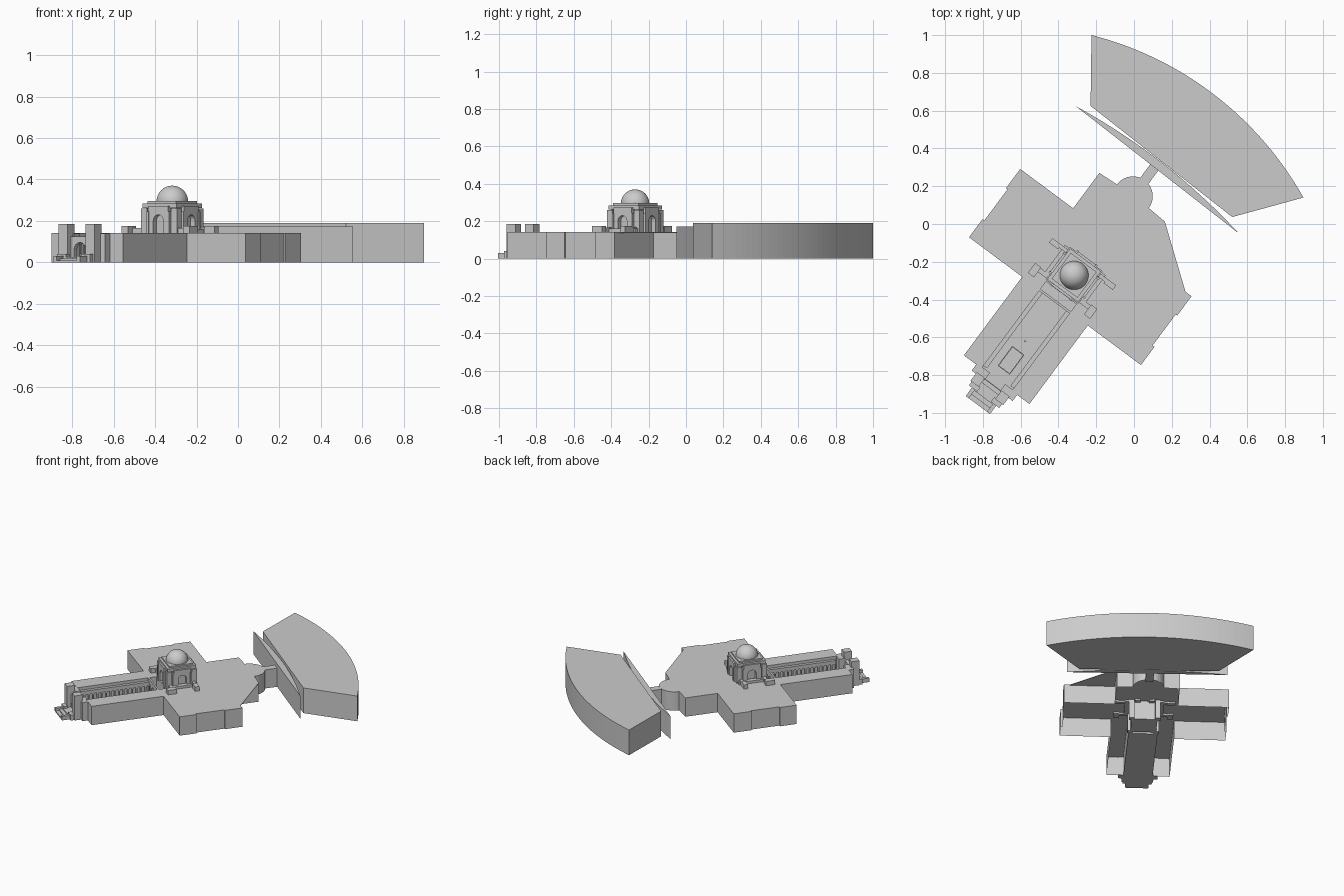
import bpy, bmesh, math
from mathutils import Matrix, Vector

if "Cube" in bpy.data.objects:
    bpy.data.objects.remove(bpy.data.objects["Cube"])

# Local frame: origin under the dome, +y along the nave towards the apse, +x to the right wing
SITE = Matrix.Translation((-0.317, -0.272, 0)) @ Matrix.Rotation(math.radians(-36.6), 4, 'Z')
WORLD = Matrix.Identity(4)


def finish(name, bm, mat):
    bmesh.ops.recalc_face_normals(bm, faces=bm.faces)
    bm.transform(mat)
    me = bpy.data.meshes.new(name)
    bm.to_mesh(me)
    bm.free()
    ob = bpy.data.objects.new(name, me)
    bpy.context.collection.objects.link(ob)
    return ob


def prism(name, pts, z0, z1, mat=SITE, floor=True):
    """Extrude a plan outline from z0 to z1, optionally leaving the underside open."""
    bm = bmesh.new()
    lo = [bm.verts.new((x, y, z0)) for x, y in pts]
    hi = [bm.verts.new((x, y, z1)) for x, y in pts]
    n = len(pts)
    for i in range(n):
        j = (i + 1) % n
        bm.faces.new((lo[i], lo[j], hi[j], hi[i]))
    bm.faces.new(hi)
    if floor:
        bm.faces.new(lo[::-1])
    return finish(name, bm, mat)


def box(name, x0, x1, y0, y1, z0, z1, mat=SITE):
    return prism(name, [(x0, y0), (x1, y0), (x1, y1), (x0, y1)], z0, z1, mat)


def both(name, x0, x1, y0, y1, z0, z1):
    """Same box on both sides of the nave axis."""
    for s, side in ((1, "right"), (-1, "left")):
        box(f"{name}_{side}", s * x0, s * x1, y0, y1, z0, z1)


def arched(name, x0, x1, z0, z1, count, ratio, spring, depth, mat):
    """Upright panel in the xz plane with a row of round-headed openings."""
    bay = (x1 - x0) / count
    r = bay * ratio / 2
    pts = [(x1, z0), (x1, z1), (x0, z1), (x0, z0)]
    for i in range(count):
        c = x0 + bay * (i + 0.5)
        pts.append((c - r, z0))
        pts += [(c - r * math.cos(math.pi * k / 8), spring + r * math.sin(math.pi * k / 8)) for k in range(9)]
        pts.append((c + r, z0))
    upright = Matrix.Rotation(math.pi / 2, 4, 'X')
    return prism(name, pts, -depth / 2, depth / 2, mat @ upright)


def arc(p, q, sag, n):
    """Points from p to q bulging sag to the left of the direction p to q."""
    p, q = Vector(p), Vector(q)
    half = (q - p).length / 2
    r = (half * half + sag * sag) / (2 * sag)
    d = (q - p).normalized()
    nrm = Vector((d.y, -d.x))
    c = (p + q) / 2 + nrm * (sag - r)
    t = math.asin(half / r)
    return [tuple(c + nrm * r * math.cos(a) + d * r * math.sin(a))
            for a in (-t + 2 * t * i / n for i in range(n + 1))]


# Cross-shaped building, open underneath, with a slot for the courtyard
half = [(0.1, -0.115), (0.1, -0.688), (0.216, -0.688), (0.216, -0.17), (0.567, -0.17),
        (0.567, -0.05), (0.555, -0.05), (0.555, 0.155), (0.565, 0.155), (0.565, 0.282),
        (0.216, 0.282), (0.216, 0.515), (0.1, 0.515)]
apse = [(0.105 * math.cos(a), 0.522 + 0.105 * math.sin(a)) for a in (math.pi * i / 20 for i in range(21))]
outline = half[:-1] + apse + [(-x, y) for x, y in half[:-1]][::-1]
prism("cross_building", outline, 0, 0.142, floor=False)
# Thin roof over the corner between the back arm and the right wing
prism("corner_roof", [(0.216, 0.515), (0.216, 0.282), (0.525, 0.282)], 0.138, 0.142)

# Corridor, curved screen wall and large fan-shaped hall behind
box("link_corridor", -0.027, 0.027, 0.6, 0.72, 0, 0.14)
prism("screen_wall", arc((0.555, -0.05), (-0.31, 0.625), 0.045, 24), 0, 0.172, WORLD)
prism("fan_hall", arc((0.897, 0.14), (-0.225, 1.0), 0.145, 40) + [(-0.23, 0.625), (0.52, 0.037)],
      0, 0.19, WORLD)

# Courtyard floor, pool rim and arcades
box("courtyard_floor", -0.1, 0.1, -0.73, -0.11, 0.0, 0.012)
both("pool_rim_side", 0.035, 0.04, -0.62, -0.5, 0.012, 0.02)
box("pool_rim_front", -0.04, 0.04, -0.625, -0.62, 0.012, 0.02)
box("pool_rim_back", -0.04, 0.04, -0.5, -0.495, 0.012, 0.02)
box("fountain", -0.005, 0.005, -0.44, -0.43, 0.012, 0.04)
for s, side in ((1, "right"), (-1, "left")):
    turn = SITE @ Matrix.Translation((s * 0.084, -0.4, 0)) @ Matrix.Rotation(math.pi / 2, 4, 'Z')
    arched(f"arcade_{side}", -0.27, 0.23, 0.01, 0.115, 16, 0.68, 0.082, 0.01, turn)
both("arcade_roof", 0.078, 0.1, -0.67, -0.17, 0.115, 0.12)
arched("courtyard_end_front", -0.1, 0.1, 0.01, 0.142, 3, 0.7, 0.085, 0.012,
       SITE @ Matrix.Translation((0, -0.17, 0)))

# Entrance gate: side walls, towers, bridge and steps
both("gate_wall", 0.05, 0.135, -0.728, -0.68, 0, 0.14)
both("gate_tower", 0.055, 0.108, -0.775, -0.718, 0, 0.185)
both("gate_tower_foot", 0.045, 0.1, -0.8, -0.77, 0, 0.04)
arched("gate_arch", -0.06, 0.06, 0.0, 0.125, 1, 0.6, 0.06, 0.025, SITE @ Matrix.Translation((0, -0.735, 0)))
for i in range(3):
    box(f"entrance_step_{i}", -0.08, 0.08, -0.855 + 0.025 * i, -0.72, 0, 0.01 + 0.008 * i)
both("step_cheek", 0.06, 0.08, -0.855, -0.79, 0, 0.03)

# Domed tower: core, corner piers, arched faces, cornice
box("tower_core", -0.088, 0.088, -0.088, 0.088, 0.0, 0.285)
for k in range(4):
    turn = SITE @ Matrix.Rotation(k * math.pi / 2, 4, 'Z')
    box(f"tower_pier_{k}", 0.072, 0.108, 0.072, 0.108, 0.0, 0.26, turn)
    arched(f"tower_face_{k}", -0.06, 0.06, 0.13, 0.272, 1, 0.5, 0.2, 0.028,
           turn @ Matrix.Translation((0, -0.1, 0)))
    for s in (-1, 1):
        box(f"tower_strip_{k}_{s}", s * 0.056, s * 0.068, -0.118, -0.08, 0.13, 0.245, turn)
box("tower_cornice", -0.102, 0.102, -0.102, 0.102, 0.262, 0.285)
box("tower_parapet", -0.085, 0.085, -0.085, 0.085, 0.285, 0.296)

# Low buttress blocks reaching out from the tower sides
both("front_buttress_wall", 0.1, 0.19, -0.1, -0.075, 0.13, 0.165)
both("front_buttress_block", 0.165, 0.205, -0.135, -0.07, 0.13, 0.175)
both("back_buttress_wall", 0.1, 0.2, 0.07, 0.09, 0.13, 0.17)
both("back_buttress_block", 0.15, 0.21, 0.06, 0.09, 0.13, 0.175)
both("side_ledge", 0.1, 0.135, -0.1, 0.1, 0.13, 0.16)

# Dome
bm = bmesh.new()
bmesh.ops.create_uvsphere(bm, u_segments=40, v_segments=20, radius=0.076)
bmesh.ops.translate(bm, verts=bm.verts, vec=(0, 0, 0.294))
bmesh.ops.bisect_plane(bm, geom=bm.verts[:] + bm.edges[:] + bm.faces[:], plane_co=(0, 0, 0.29),
                       plane_no=(0, 0, 1), clear_inner=True)
for f in bm.faces:
    f.smooth = True
finish("dome", bm, SITE)
